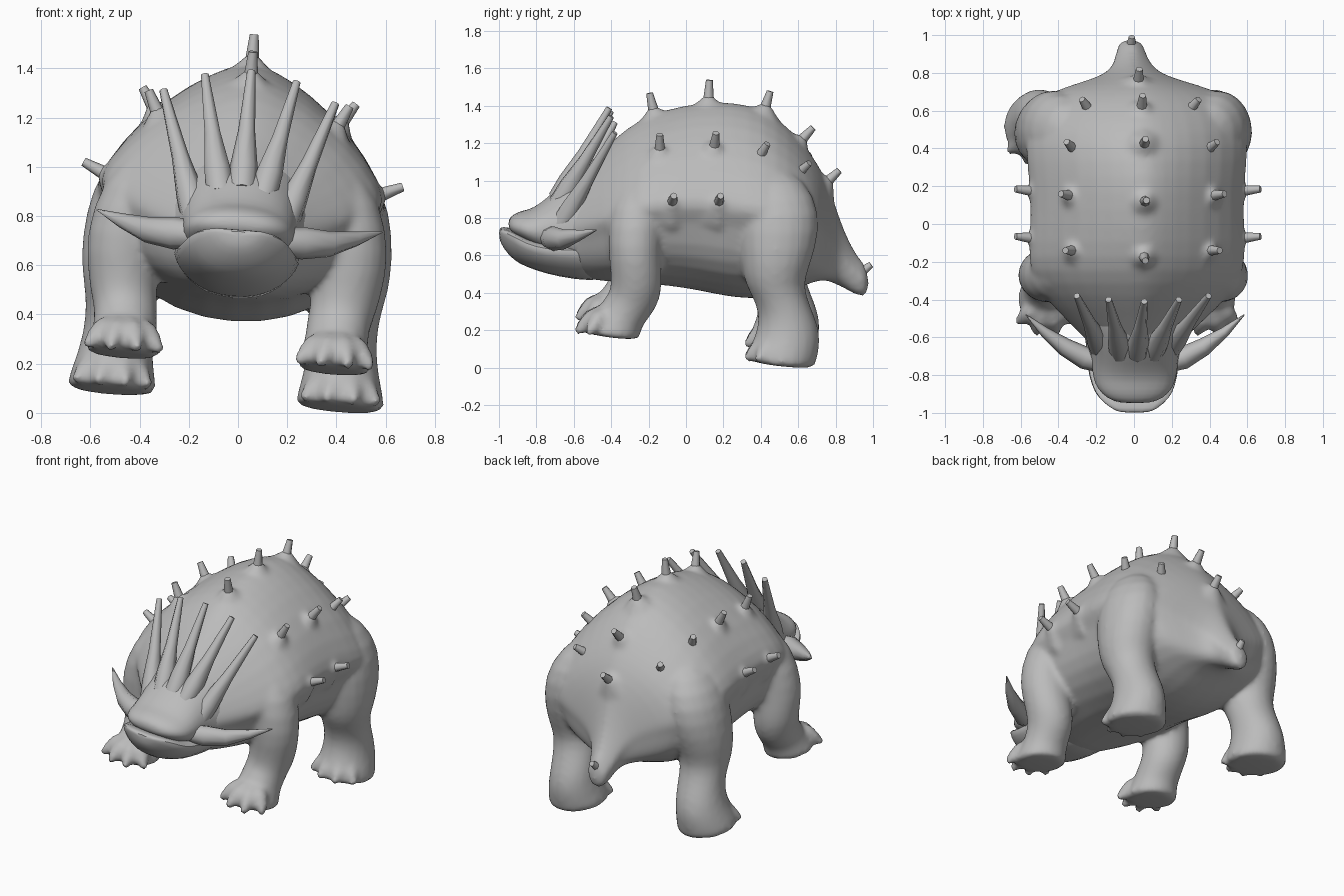
import bpy, math
from mathutils import Vector, Matrix

cube = bpy.data.objects.get("Cube")
if cube:
    bpy.data.objects.remove(cube, do_unlink=True)

hide = bpy.data.materials.new("grey_hide")
hide.use_nodes = True
GREY = (0.5, 0.5, 0.5, 1)
hide.diffuse_color = GREY
hide.node_tree.nodes["Principled BSDF"].inputs["Base Color"].default_value = GREY

# The whole animal leans slightly to its left
PIVOT = Vector((0, 0, 0.7))
LEAN = Matrix.Translation(PIVOT) @ Matrix.Rotation(math.radians(4.5), 4, 'Y') @ Matrix.Translation(-PIVOT)


def loft(name, rings, levels=0, mirror=False):
    """Skin a list of equal rings of points and close both ends."""
    n = len(rings[0])
    verts = [Vector(p) for ring in rings for p in ring]
    faces = [(k * n + i, k * n + (i + 1) % n, (k + 1) * n + (i + 1) % n, (k + 1) * n + i)
             for k in range(len(rings) - 1) for i in range(n)]
    faces += [tuple(reversed(range(n))), tuple(range(len(verts) - n, len(verts)))]
    for side in ((1, -1) if mirror else (1,)):
        label = name if not mirror else ("left_" if side > 0 else "right_") + name
        mesh = bpy.data.meshes.new(label)
        mesh.from_pydata([LEAN @ Vector((v.x * side, v.y, v.z)) for v in verts], [],
                         faces if side > 0 else [f[::-1] for f in faces])
        mesh.materials.append(hide)
        obj = bpy.data.objects.new(label, mesh)
        bpy.context.collection.objects.link(obj)
        # make all normals face outwards
        bpy.ops.object.select_all(action='DESELECT')
        bpy.context.view_layer.objects.active = obj
        obj.select_set(True)
        bpy.ops.object.mode_set(mode='EDIT')
        bpy.ops.mesh.select_all(action='SELECT')
        bpy.ops.mesh.normals_make_consistent(inside=False)
        bpy.ops.object.mode_set(mode='OBJECT')
        bpy.ops.object.shade_smooth_by_angle(angle=math.radians(50))
        if levels:
            sub = obj.modifiers.new("smooth", 'SUBSURF')
            sub.levels = sub.render_levels = levels


def trunk(name, half_profile, stations):
    """Loft along y; each station is y, bottom, top, half width."""
    outline = half_profile + [(-x, z) for x, z in half_profile[-2:0:-1]]
    loft(name, [[(x * w, y, lo + z * (hi - lo)) for x, z in outline]
                for y, lo, hi, w in stations], 1)


def limb(name, stations, sides=10):
    """Loft downwards; each station is x, y, z, x radius, y radius, forward tilt."""
    turn = [2 * math.pi * i / sides for i in range(sides)]
    loft(name, [[(x + rx * math.cos(a), y + ry * math.sin(a), z - t * math.sin(a))
                 for a in turn] for x, y, z, rx, ry, t in stations], 1, True)


def spike(name, path, radii, mirror=False, flat=1.0, sides=8):
    """Tapered tube through a path of points."""
    path = [Vector(p) for p in path]
    rings = []
    for k, (p, r) in enumerate(zip(path, radii)):
        axis = (path[min(k + 1, len(path) - 1)] - path[max(k - 1, 0)]).normalized()
        u = axis.cross(Vector((0, 0, 1)))
        if u.length < 0.05:
            u = Vector((1, 0, 0))
        u.normalize()
        v = axis.cross(u)
        rings.append([p + r * (math.cos(a) * u + flat * math.sin(a) * v)
                      for a in (2 * math.pi * i / sides for i in range(sides))])
    loft(name, rings, 0, mirror)


def spine(name, base, tip, mirror=False):
    """Blunt spine with a soft mound of hide around its root."""
    b, t = Vector(base), Vector(tip)
    d = t - b
    spike(name, [b - d * 0.3, b + d * 0.1, t], [0.034, 0.029, 0.018], mirror)
    spike(name + "_mound", [b - d * 0.6, b - d * 0.2, b + d * 0.35], [0.13, 0.085, 0.02], mirror)


# Body, shell and tail in one sweep
arch = [(0, 0), (0.4, 0.035), (0.74, 0.15), (0.88, 0.29), (0.92, 0.42), (1.01, 0.49),
        (0.97, 0.575), (0.74, 0.755), (0.42, 0.905), (0.15, 0.985), (0, 1.005)]
trunk("body", arch, [
    (-0.74, 0.55, 0.88, 0.15), (-0.62, 0.49, 1.0, 0.25), (-0.5, 0.46, 1.11, 0.38),
    (-0.38, 0.45, 1.23, 0.5), (-0.25, 0.44, 1.33, 0.58), (-0.1, 0.43, 1.385, 0.58),
    (0.08, 0.4, 1.42, 0.57), (0.25, 0.36, 1.425, 0.58), (0.42, 0.355, 1.385, 0.6),
    (0.55, 0.39, 1.285, 0.58), (0.65, 0.44, 1.17, 0.52), (0.71, 0.46, 1.08, 0.43),
    (0.76, 0.46, 0.98, 0.25), (0.8, 0.44, 0.86, 0.14), (0.85, 0.42, 0.72, 0.1),
    (0.91, 0.38, 0.6, 0.08), (0.98, 0.37, 0.53, 0.06)])

# Head: upper skull with lip, and jutting lower jaw
skull = [(0, 0), (0.6, 0.02), (0.95, 0.2), (1.03, 0.45), (0.9, 0.72), (0.55, 0.94), (0, 1.02)]
trunk("upper_head", skull, [
    (-0.95, 0.75, 0.79, 0.07), (-0.925, 0.72, 0.82, 0.15), (-0.87, 0.69, 0.84, 0.2),
    (-0.82, 0.66, 0.85, 0.22), (-0.74, 0.62, 0.91, 0.23), (-0.66, 0.57, 0.99, 0.24),
    (-0.55, 0.52, 1.04, 0.29), (-0.42, 0.5, 1.1, 0.38)])
jaw = [(0, 0), (0.4, 0.04), (0.78, 0.3), (1, 0.68), (1.02, 0.9), (0.85, 1), (0, 0.98)]
trunk("lower_jaw", jaw, [
    (-1.0, 0.69, 0.74, 0.07), (-0.98, 0.64, 0.75, 0.12), (-0.92, 0.57, 0.735, 0.19),
    (-0.86, 0.54, 0.70, 0.22), (-0.75, 0.5, 0.67, 0.245), (-0.6, 0.47, 0.67, 0.25),
    (-0.4, 0.45, 0.67, 0.27)])

# Brow ridge fanning into long crest spikes
for name, mirror, base, tip in (
        ("middle_crest_spike", False, (0, -0.68, 0.9), (0, -0.41, 1.39)),
        ("inner_crest_spike", True, (0.085, -0.68, 0.88), (0.187, -0.4, 1.36)),
        ("outer_crest_spike", True, (0.175, -0.67, 0.77), (0.35, -0.38, 1.285))):
    b, t = Vector(base), Vector(tip)
    spike(name, [b, b.lerp(t, 0.2), b.lerp(t, 0.5), t], [0.06, 0.057, 0.035, 0.017], mirror)

# Cheek horns sweeping out and back
spike("cheek_horn", [(0.16, -0.74, 0.71), (0.26, -0.71, 0.71), (0.37, -0.65, 0.715),
                     (0.48, -0.57, 0.745), (0.58, -0.48, 0.78)],
      [0.05, 0.06, 0.048, 0.027, 0.003], True, 1.1)

# Legs with bent ankles and spread feet
limb("front_leg", [
    (0.38, -0.23, 1.05, 0.07, 0.08, 0), (0.43, -0.26, 0.9, 0.15, 0.16, 0),
    (0.465, -0.28, 0.68, 0.165, 0.15, 0), (0.46, -0.265, 0.54, 0.15, 0.145, 0),
    (0.445, -0.265, 0.44, 0.145, 0.145, 0), (0.43, -0.3, 0.37, 0.135, 0.15, 0.03),
    (0.43, -0.37, 0.28, 0.14, 0.145, 0.02), (0.43, -0.4, 0.22, 0.165, 0.165, 0.02),
    (0.43, -0.4, 0.195, 0.16, 0.16, 0.02)])
limb("hind_leg", [
    (0.36, 0.45, 1.1, 0.08, 0.12, 0), (0.41, 0.49, 0.95, 0.18, 0.22, 0),
    (0.445, 0.495, 0.77, 0.195, 0.24, 0), (0.465, 0.48, 0.58, 0.18, 0.195, 0),
    (0.46, 0.47, 0.48, 0.16, 0.165, 0), (0.455, 0.51, 0.39, 0.15, 0.16, 0.02),
    (0.455, 0.545, 0.3, 0.15, 0.165, 0.02), (0.46, 0.55, 0.21, 0.16, 0.18, 0.02),
    (0.465, 0.525, 0.13, 0.18, 0.195, 0.02), (0.465, 0.51, 0.07, 0.195, 0.195, 0.02),
    (0.465, 0.51, 0.045, 0.185, 0.185, 0.02)])

# Clawed toes fanned around the front of each foot
for name, x, y, z in (("front", 0.43, -0.395, 0.225), ("hind", 0.465, 0.51, 0.08)):
    for i, deg in enumerate((-50, -17, 17, 50)):
        s, c = math.sin(math.radians(deg)), -math.cos(math.radians(deg))
        spike(f"{name}_toe_{i + 1}",
              [(x + s * r, y + c * r, z + h) for r, h in
               ((0.06, 0.1), (0.115, 0.07), (0.155, 0.035), (0.2, 0.0))],
              [0.045, 0.052, 0.042, 0.02], True)

# Spines down the back and tail
for i, (y, z, ty, tz) in enumerate(((-0.17, 1.36, -0.195, 1.47), (0.12, 1.42, 0.125, 1.54),
                                    (0.42, 1.38, 0.45, 1.48), (0.61, 1.21, 0.68, 1.285),
                                    (0.75, 0.99, 0.82, 1.055))):
    spine(f"back_spine_{i + 1}", (0, y, z), (0, ty, tz))
spike("tail_spine", [(0, 0.92, 0.48), (0, 0.95, 0.52), (0, 0.99, 0.55)], [0.035, 0.025, 0.017])

# Paired spines along the shell edge and flanks
for i, (base, tip) in enumerate((((0.36, -0.14, 1.18), (0.41, -0.14, 1.28)),
                                 ((0.375, 0.15, 1.2), (0.435, 0.16, 1.29)),
                                 ((0.35, 0.39, 1.15), (0.4, 0.435, 1.23)),
                                 ((0.265, 0.6, 1.06), (0.31, 0.66, 1.12)))):
    spine(f"shell_spine_{i + 1}", base, tip, True)
for i, y in enumerate((-0.075, 0.175)):
    spine(f"flank_spine_{i + 1}", (0.55, y, 0.925), (0.65, y + 0.01, 0.97), True)

# Fuse torso, legs, toes and mounds into one soft hide
bpy.ops.object.select_all(action='DESELECT')
for obj in bpy.context.collection.objects:
    if obj.name == "body" or any(part in obj.name for part in ("_leg", "_toe_", "_mound")):
        obj.select_set(True)
body = bpy.data.objects["body"]
bpy.context.view_layer.objects.active = body
bpy.ops.object.convert(target='MESH')
bpy.ops.object.join()
fuse = body.modifiers.new("fuse", 'REMESH')
fuse.mode = 'VOXEL'
fuse.voxel_size = 0.016
fuse.use_smooth_shade = True
soften = body.modifiers.new("soften", 'SMOOTH')
soften.factor = 0.5
soften.iterations = 8
